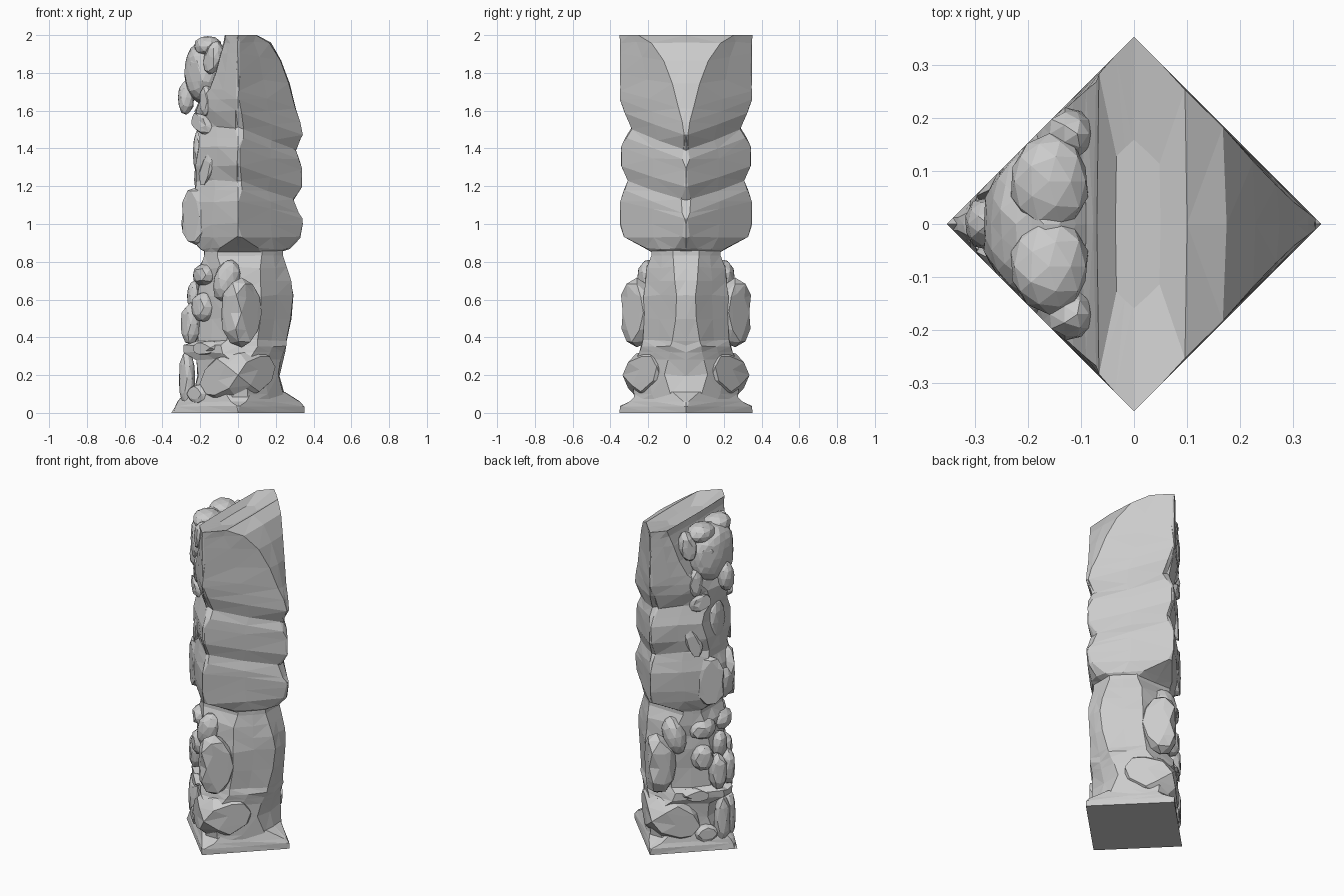
import bpy, bmesh, math, random
from mathutils import Matrix, Vector

if "Cube" in bpy.data.objects:
    bpy.data.objects.remove(bpy.data.objects["Cube"])

random.seed(4)
R = 0.353  # half diagonal of the square post


def clamp(v):
    # keep everything inside the uncut post, which stands on its corner
    s = abs(v.x) + abs(v.y)
    if s > R:
        v.x *= R / s
        v.y *= R / s
    v.z = min(max(v.z, 0), 2)
    return v


def finish(bm, name):
    bmesh.ops.triangulate(bm, faces=bm.faces[:])
    bmesh.ops.recalc_face_normals(bm, faces=bm.faces[:])
    me = bpy.data.meshes.new(name)
    bm.to_mesh(me)
    bm.free()
    ob = bpy.data.objects.new(name, me)
    bpy.context.collection.objects.link(ob)
    return ob


def loft(name, levels, jit=0.006, dish=0.0):
    # level: z, +x reach, -x reach, y reach, back face size, front face size, chevron drop
    bm = bmesh.new()
    rings = []
    for i, (z, xp, xn, yp, d, dn, drop) in enumerate(levels):
        j = jit if 0 < i < len(levels) - 1 else 0
        half = [(xp, 0), (xp - .004, max(d - xp, .012)), ((xp + d - yp) / 2, d - (xp + d - yp) / 2),
                (max(d - yp, .006), yp), (0, yp), (-max(dn - yp, .006), yp),
                (-(xn + dn - yp) / 2, dn - (xn + dn - yp) / 2),
                (-xn + .004, max(dn - xn, .012)), (-xn, 0)]
        pts = []
        for k, (x, y) in enumerate(half):
            dz = drop * max(x, 0) / xp
            jx = 0 if k == 4 else random.uniform(-j, j)
            jy = 0 if k in (0, 8) else random.uniform(-j, 0)
            pts.append(clamp(Vector((x + jx, y + jy, z - dz + random.uniform(-j, j)))))
        pts += [Vector((p.x, -p.y, p.z)) for p in reversed(pts[1:-1])]
        rings.append([bm.verts.new(p) for p in pts])
    if dish:  # sunken top between the two corner posts
        rings.append([bm.verts.new((v.co.x * .5, v.co.y * .45, v.co.z - dish)) for v in rings[-1]])
    n = len(rings[0])
    for a, b in zip(rings, rings[1:]):
        for k in range(n):
            bm.faces.new((a[k], a[(k + 1) % n], b[(k + 1) % n], b[k]))
    bm.faces.new(rings[0])
    bm.faces.new(rings[-1])
    return finish(bm, name)


def lump(name, c, r, tilt=0, pair=True, sub=2, jit=0.05):
    # carved faceted lump, mirrored to the other side when paired
    bm = bmesh.new()
    bmesh.ops.create_icosphere(bm, subdivisions=sub, radius=1)
    rot = Matrix.Rotation(math.radians(tilt), 3, 'Y')
    for v in bm.verts:
        p = v.co * (1 + random.uniform(-jit, jit))
        # square the lump off a little, like carved wood
        p *= 1 + .12 * (1 - max(abs(t) for t in p.normalized()))
        p = rot @ Vector((p.x * r[0], p.y * r[1], p.z * r[2]))
        v.co = clamp(p + Vector(c))
    if pair:
        g = bmesh.ops.duplicate(bm, geom=bm.verts[:] + bm.edges[:] + bm.faces[:])
        for v in g['geom']:
            if isinstance(v, bmesh.types.BMVert):
                v.co.y *= -1
    return finish(bm, name)


# plinth
loft("base_slab", [
    (0, R, R, R, R, R, 0), (.035, .35, .335, .35, R, .35, 0),
    (.06, .33, .32, .30, .345, .34, 0), (.11, .25, .28, .25, .32, .32, 0)], .003)

# crouching lower figure
loft("lower_figure", [
    (.05, .29, .30, .27, .335, .32, 0), (.10, .25, .24, .28, .335, .31, 0),
    (.20, .22, .22, .29, .335, .31, 0), (.28, .235, .22, .27, .335, .31, 0),
    (.32, .25, .29, .25, .34, .335, 0), (.355, .255, .29, .24, .34, .335, 0),
    (.38, .26, .22, .23, .335, .29, 0), (.50, .28, .21, .225, .34, .28, 0),
    (.62, .29, .22, .225, .345, .29, 0), (.70, .28, .21, .22, .34, .29, 0),
    (.77, .265, .20, .21, .33, .30, 0), (.83, .24, .18, .185, .31, .29, 0),
    (.89, .24, .18, .18, .31, .29, 0)])

# upper figure with layered chevrons down the back
loft("upper_figure", [
    (.85, .22, .17, .18, .30, .29, 0), (.87, .27, .20, .22, .33, .31, 0),
    (.93, .33, .26, .33, .35, .34, 0), (1.0, .34, .27, .35, R, .35, 0),
    (1.12, .34, .25, .35, R, .35, .09), (1.18, .32, .23, .33, .345, .335, .12),
    (1.23, .30, .23, .31, .33, .32, .10), (1.31, .34, .23, .345, R, .35, .11),
    (1.41, .34, .21, .345, R, .35, .12), (1.46, .32, .21, .32, .345, .33, .12),
    (1.51, .31, .22, .29, .325, .31, .12), (1.60, .345, .23, .33, .35, .34, .13),
    (1.66, .33, .20, R, R, R, .12), (1.71, .31, .15, R, R, R, .10),
    (1.80, .275, .12, R, R, R, .06), (1.90, .23, .10, R, R, R, .03),
    (1.96, .17, .08, R, R, R, 0), (2.0, .10, .07, R, R, R, 0)], dish=.03)

# lower figure limbs and face
lump("arm", (.02, .26, .53), (.11, .11, .18))
lump("upper_arm", (-.06, .20, .70), (.07, .06, .11), 15)
lump("thigh", (0, .20, .20), (.22, .13, .13), -12)
lump("shin", (-.27, .03, .18), (.045, .05, .15))
lump("foot", (-.20, .10, .10), (.08, .06, .05))
lump("forearm", (-.15, .16, .345), (.16, .05, .035), -4)
lump("hand", (-.25, .045, .47), (.055, .05, .11))
lump("lower_cheek", (-.18, .10, .56), (.07, .06, .08))
lump("lower_brow", (-.17, .08, .73), (.07, .09, .06))
lump("lower_nose", (-.23, 0, .62), (.04, .05, .08), pair=False)

# upper figure face and round discs
lump("disc", (-.22, .09, 1.04), (.105, .07, .155), jit=.03)
lump("jaw", (-.24, 0, 1.0), (.06, .10, .10), pair=False)
lump("mid_cheek", (-.15, .16, 1.32), (.04, .05, .13), 25)
lump("mid_nose", (-.205, 0, 1.38), (.035, .07, .13), pair=False)
lump("mid_brow", (-.17, .13, 1.52), (.11, .04, .05), 25)

# crouched head on top
lump("head", (-.17, 0, 1.80), (.115, .16, .17), pair=False, sub=3, jit=.03)
lump("head_eye", (-.20, .10, 1.82), (.06, .05, .07))
lump("head_crown", (-.16, .08, 1.94), (.075, .09, .055))
lump("beak", (-.275, 0, 1.67), (.045, .05, .09), pair=False)
lump("head_ear", (-.13, .17, 1.88), (.05, .05, .09), 15)
lump("claw", (-.165, .14, 1.65), (.04, .05, .085))
